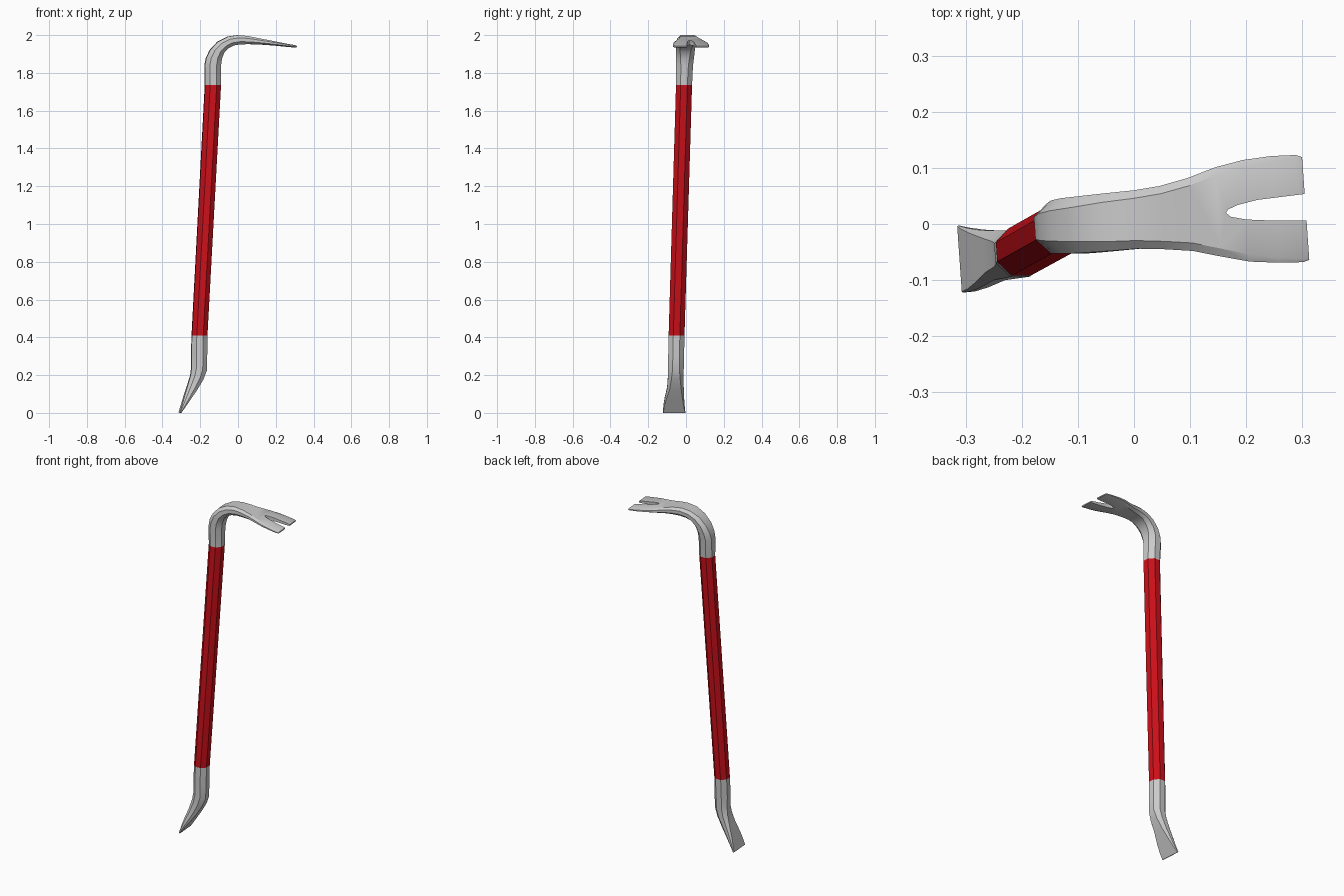
import bpy, bmesh


def finish(name, bm, mat=None):
    bmesh.ops.recalc_face_normals(bm, faces=bm.faces)
    mesh = bpy.data.meshes.new(name)
    bm.to_mesh(mesh)
    bm.free()
    obj = bpy.data.objects.new(name, mesh)
    bpy.context.collection.objects.link(obj)
    if mat:
        mesh.materials.append(mat)
    return obj


def ring(bm, xa, za, xb, zb, y0, y1, c, skew=0.07):
    """Eight-sided section between outer edge a and inner edge b; c = flat share of the width."""
    cx, cz, hx, hz = (xa + xb) / 2, (za + zb) / 2, (xa - xb) / 2, (za - zb) / 2
    cy, hy = (y0 + y1) / 2, (y1 - y0) / 2
    d = 0.414
    pts = [(1, d), (c, 1), (-c, 1), (-1, d), (-1, -d), (-c, -1), (c, -1), (1, -d)]
    return [bm.verts.new((cx + t * hx - skew * w * hy, cy + w * hy, cz + t * hz))
            for w, t in pts]


def loft(name, sections, caps=True, mat=None):
    bm = bmesh.new()
    rings = [ring(bm, *s) for s in sections]
    for r, q in zip(rings, rings[1:]):
        for i in range(8):
            j = (i + 1) % 8
            bm.faces.new((r[i], r[j], q[j], q[i]))
    if caps:
        bm.faces.new(rings[0])
        bm.faces.new(rings[-1])
    return finish(name, bm, mat)


red = bpy.data.materials.new("red_paint")
red.diffuse_color = (0.6, 0.005, 0.01, 1)

# Sections: outer x, z, inner x, z, y range, flat share
grip_low = (-0.245, 0.41, -0.163, 0.41, -0.092, -0.008, 0.414)
grip_high = (-0.175, 1.735, -0.091, 1.735, -0.053, 0.032, 0.414)

# Red shaft
grip = loft("grip", [grip_low, grip_high], caps=False, mat=red)

# Hooked top end, flaring into the claw
claw = loft("claw_hook", [
    grip_high,
    (-0.177, 1.84, -0.091, 1.84, -0.052, 0.037, 0.45),
    (-0.169, 1.88, -0.086, 1.877, -0.053, 0.042, 0.5),
    (-0.148, 1.922, -0.073, 1.91, -0.053, 0.046, 0.55),
    (-0.108, 1.965, -0.05, 1.932, -0.051, 0.05, 0.6),
    (-0.055, 1.992, -0.025, 1.945, -0.048, 0.055, 0.68),
    (0.0, 2.0, 0.01, 1.951, -0.044, 0.06, 0.72),
    (0.05, 1.995, 0.052, 1.952, -0.045, 0.068, 0.75),
    (0.1, 1.985, 0.1, 1.951, -0.048, 0.082, 0.78),
    (0.15, 1.975, 0.15, 1.948, -0.058, 0.101, 0.82),
    (0.2, 1.965, 0.2, 1.944, -0.067, 0.114, 0.86),
    (0.25, 1.955, 0.25, 1.939, -0.069, 0.121, 0.9),
    (0.295, 1.947, 0.295, 1.935, -0.068, 0.123, 0.94),
    (0.306, 1.943, 0.306, 1.936, -0.064, 0.119, 0.95),
])

# Nail slot between the two tines
bm = bmesh.new()
slot = [(0.164, 0.02), (0.172, 0.013), (0.2, 0.008), (0.25, 0.006), (0.36, 0.007),
        (0.36, 0.058), (0.3, 0.053), (0.22, 0.043), (0.185, 0.034), (0.168, 0.026)]
face = bm.faces.new([bm.verts.new((x, y, 1.85)) for x, y in slot])
top = bmesh.ops.extrude_face_region(bm, geom=[face])["geom"]
bmesh.ops.translate(bm, vec=(0, 0, 0.25), verts=[v for v in top if isinstance(v, bmesh.types.BMVert)])
cutter = finish("slot_cutter", bm)
cutter.hide_render = True
cutter.hide_set(True)
cut = claw.modifiers.new("slot", 'BOOLEAN')
cut.operation = 'DIFFERENCE'
cut.solver = 'EXACT'
cut.object = cutter

# Bent chisel at the foot
chisel = loft("chisel_foot", [
    grip_low,
    (-0.248, 0.31, -0.164, 0.31, -0.094, -0.01, 0.414),
    (-0.247, 0.24, -0.166, 0.225, -0.094, -0.012, 0.45),
    (-0.252, 0.2, -0.184, 0.178, -0.096, -0.012, 0.55),
    (-0.268, 0.145, -0.218, 0.122, -0.1, -0.012, 0.7),
    (-0.287, 0.085, -0.254, 0.07, -0.113, -0.01, 0.85),
    (-0.3, 0.04, -0.281, 0.032, -0.12, -0.007, 0.92),
    (-0.311, 0.003, -0.304, 0.0, -0.122, -0.003, 0.97),
])

# Soft shading along the forged ends, crisp shaft edges
for obj in (grip, claw, chisel):
    bpy.ops.object.select_all(action='DESELECT')
    obj.select_set(True)
    bpy.context.view_layer.objects.active = obj
    bpy.ops.object.shade_smooth_by_angle(angle=0.5)
